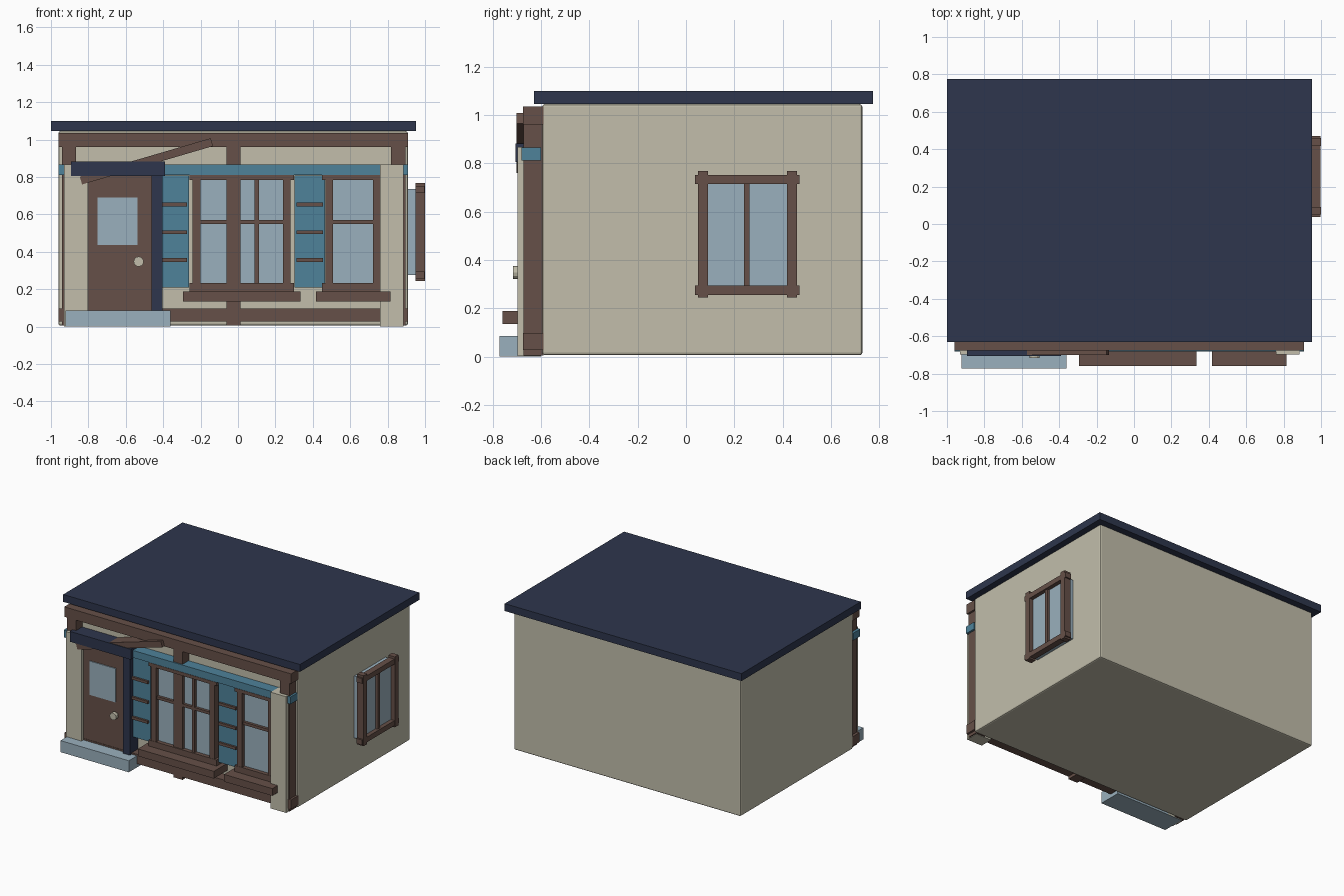
import bpy, math

if "Cube" in bpy.data.objects:
    bpy.data.objects.remove(bpy.data.objects["Cube"])


def mat(name, r, g, b):
    lin = [((c / 255 + 0.055) / 1.055) ** 2.4 for c in (r, g, b)]
    m = bpy.data.materials.new(name)
    m.diffuse_color = (*lin, 1)
    m.use_nodes = True
    m.node_tree.nodes["Principled BSDF"].inputs["Base Color"].default_value = m.diffuse_color
    return m


CREAM = mat("cream plaster", 194, 190, 171)
BROWN = mat("brown timber", 102, 80, 72)
NAVY = mat("navy roof", 46, 54, 77)
TEAL = mat("teal paint", 78, 130, 154)
PALE = mat("pale blue", 154, 176, 189)


def box(name, m, x0, x1, y0, y1, z0, z1, bevel=0, tilt=0):
    bpy.ops.mesh.primitive_cube_add(
        size=1, location=((x0 + x1) / 2, (y0 + y1) / 2, (z0 + z1) / 2), rotation=(0, tilt, 0))
    o = bpy.context.object
    o.name = name
    o.scale = (x1 - x0, y1 - y0, z1 - z0)
    bpy.ops.object.transform_apply(location=False, rotation=False, scale=True)
    o.data.materials.append(m)
    if bevel:
        b = o.modifiers.new("soft edges", "BEVEL")
        b.width, b.segments = bevel, 2
    return o


# House body and flat roof
box("house_body", CREAM, -0.96, 0.908, -0.595, 0.73, 0.006, 1.045, bevel=0.01)
box("roof_slab", NAVY, -1.0, 0.952, -0.63, 0.775, 1.045, 1.10)

# Timber framing on the front
for name, x0, x1 in (("left", -0.94, -0.865), ("middle", -0.062, 0.013), ("right", 0.818, 0.895)):
    box(f"{name}_timber_post", BROWN, x0, x1, -0.672, -0.59, 0.005, 1.035)
box("top_timber_beam", BROWN, -0.96, 0.91, -0.675, -0.59, 0.962, 1.036)
box("bottom_timber_beam", BROWN, -0.96, 0.91, -0.675, -0.59, 0.027, 0.097)
box("teal_beam", TEAL, -0.96, 0.91, -0.681, -0.60, 0.812, 0.866)

# Plaster pilasters at the corners
for name, x0 in (("left", -0.93), ("right", 0.758)):
    box(f"{name}_pilaster", CREAM, x0, x0 + 0.128, -0.698, -0.60, 0.002, 0.868)

# Door with pane, knob, navy surround and step
box("door", BROWN, -0.83, -0.45, -0.672, -0.59, 0.04, 0.83)
box("door_pane", PALE, -0.75, -0.536, -0.679, -0.671, 0.438, 0.69)
for r, y0, y1 in ((0.014, -0.70, -0.66), (0.027, -0.716, -0.69)):
    bpy.ops.mesh.primitive_cylinder_add(vertices=12, radius=r, depth=y1 - y0,
                                        location=(-0.531, (y0 + y1) / 2, 0.348),
                                        rotation=(math.pi / 2, 0, 0))
    knob = bpy.context.object
    knob.name = "door_knob"
    knob.data.materials.append(CREAM)
box("door_canopy", NAVY, -0.893, -0.39, -0.706, -0.60, 0.806, 0.883)
for name, x0 in (("left", -0.885), ("right", -0.462)):
    box(f"{name}_door_post", NAVY, x0, x0 + 0.058, -0.696, -0.60, 0.04, 0.84)
box("door_step", PALE, -0.923, -0.36, -0.772, -0.60, 0.0, 0.086)

# Slanted brace above the door
length = math.hypot(0.70, 0.205)
box("slanted_brace", BROWN, -0.49 - length / 2, -0.49 + length / 2, -0.701, -0.60,
    0.862, 0.906, tilt=-math.atan2(0.205, 0.70))

# Shutters with three slats
for name, x0 in (("left", -0.425), ("right", 0.302)):
    box(f"{name}_shutter", TEAL, x0, x0 + 0.164, -0.66, -0.59, 0.21, 0.808)
    for z in (0.357, 0.505, 0.653):
        box(f"{name}_shutter_slat", BROWN, x0 + 0.011, x0 + 0.152, -0.675, -0.65, z - 0.01, z + 0.01)


# Front windows: glass, stiles, rails, mullions and a deep sill
def front_window(name, x0, x1, mullions, sill0, sill1):
    box(f"{name}_glass", PALE, x0 + 0.02, x1 - 0.02, -0.65, -0.59, 0.21, 0.80)
    for x in (x0, x1 - 0.042):
        box(f"{name}_stile", BROWN, x, x + 0.042, -0.678, -0.59, 0.19, 0.81)
    box(f"{name}_top_rail", BROWN, x0 - 0.018, x1 + 0.018, -0.68, -0.59, 0.785, 0.81)
    box(f"{name}_bottom_rail", BROWN, x0 - 0.018, x1 + 0.018, -0.68, -0.59, 0.188, 0.233)
    box(f"{name}_cross_bar", BROWN, x0 + 0.03, x1 - 0.03, -0.67, -0.60, 0.549, 0.57)
    for x in mullions:
        box(f"{name}_mullion", BROWN, x - 0.012, x + 0.012, -0.67, -0.60, 0.22, 0.79)
    box(f"{name}_sill", BROWN, sill0, sill1, -0.76, -0.60, 0.134, 0.188)


front_window("wide_window", -0.242, 0.282, (-0.05, 0.1), -0.294, 0.333)
front_window("narrow_window", 0.467, 0.765, (), 0.417, 0.815)

# Side window standing off the right wall
box("side_glass", PALE, 0.90, 0.967, 0.07, 0.44, 0.275, 0.735)
for y in (0.05, 0.418):
    box("side_stile", BROWN, 0.948, 1.0, y, y + 0.042, 0.244, 0.769)
for z in (0.256, 0.714):
    box("side_rail", BROWN, 0.95, 0.997, 0.037, 0.47, z, z + 0.038)
box("side_mullion", BROWN, 0.955, 0.985, 0.24, 0.263, 0.28, 0.73)
